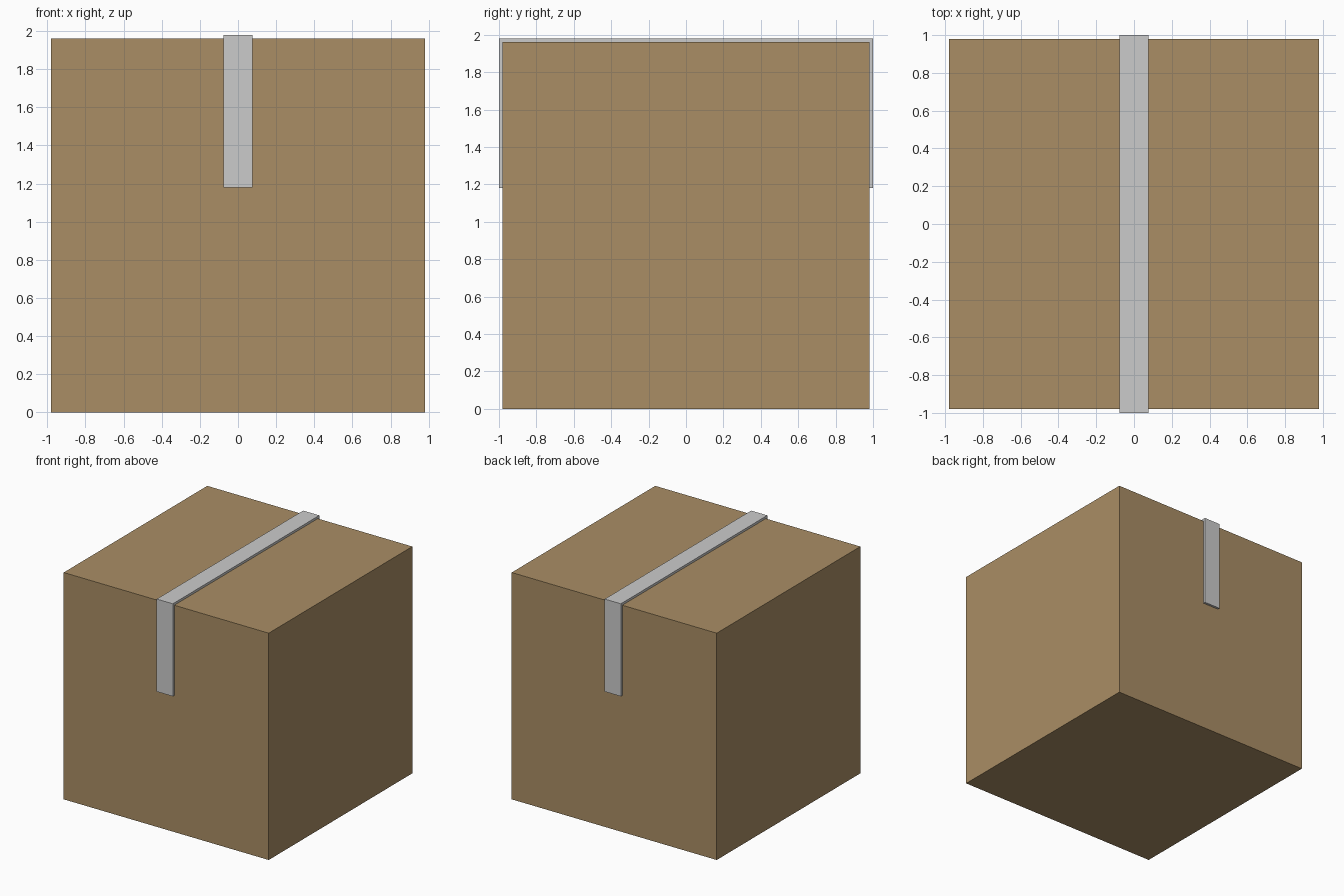
import bpy, bmesh

if "Cube" in bpy.data.objects:
    bpy.data.objects.remove(bpy.data.objects["Cube"])

HALF, TOP = 0.98, 1.96      # carton half width and height
THICK, TAPE_HALF = 0.02, 0.077
TAPE_LOW = 1.18             # where the tape ends on front and back


def extrude_profile(name, profile, half_width, colour):
    """Extrude a closed (y, z) outline along x, centred on x = 0."""
    bm = bmesh.new()
    face = bm.faces.new([bm.verts.new((-half_width, y, z)) for y, z in profile])
    result = bmesh.ops.extrude_face_region(bm, geom=[face])
    moved = [v for v in result["geom"] if isinstance(v, bmesh.types.BMVert)]
    bmesh.ops.translate(bm, verts=moved, vec=(2 * half_width, 0, 0))
    bmesh.ops.recalc_face_normals(bm, faces=bm.faces)
    mesh = bpy.data.meshes.new(name)
    bm.to_mesh(mesh)
    bm.free()
    obj = bpy.data.objects.new(name, mesh)
    bpy.context.collection.objects.link(obj)
    if colour:
        mat = bpy.data.materials.new(name + "_material")
        mat.diffuse_color = colour
        mat.use_nodes = True
        mat.node_tree.nodes["Principled BSDF"].inputs["Base Color"].default_value = mat.diffuse_color
        mesh.materials.append(mat)
    return obj


# Cardboard carton
extrude_profile("carton", [(-HALF, 0), (HALF, 0), (HALF, TOP), (-HALF, TOP)],
                HALF, (0.40, 0.27, 0.13, 1))

# Tape strip folded over the top, front and back
out, peak = HALF + THICK, TOP + THICK
extrude_profile("tape", [(-out, TAPE_LOW), (-out, peak), (out, peak), (out, TAPE_LOW),
                         (HALF, TAPE_LOW), (HALF, TOP), (-HALF, TOP), (-HALF, TAPE_LOW)],
                TAPE_HALF, None)
